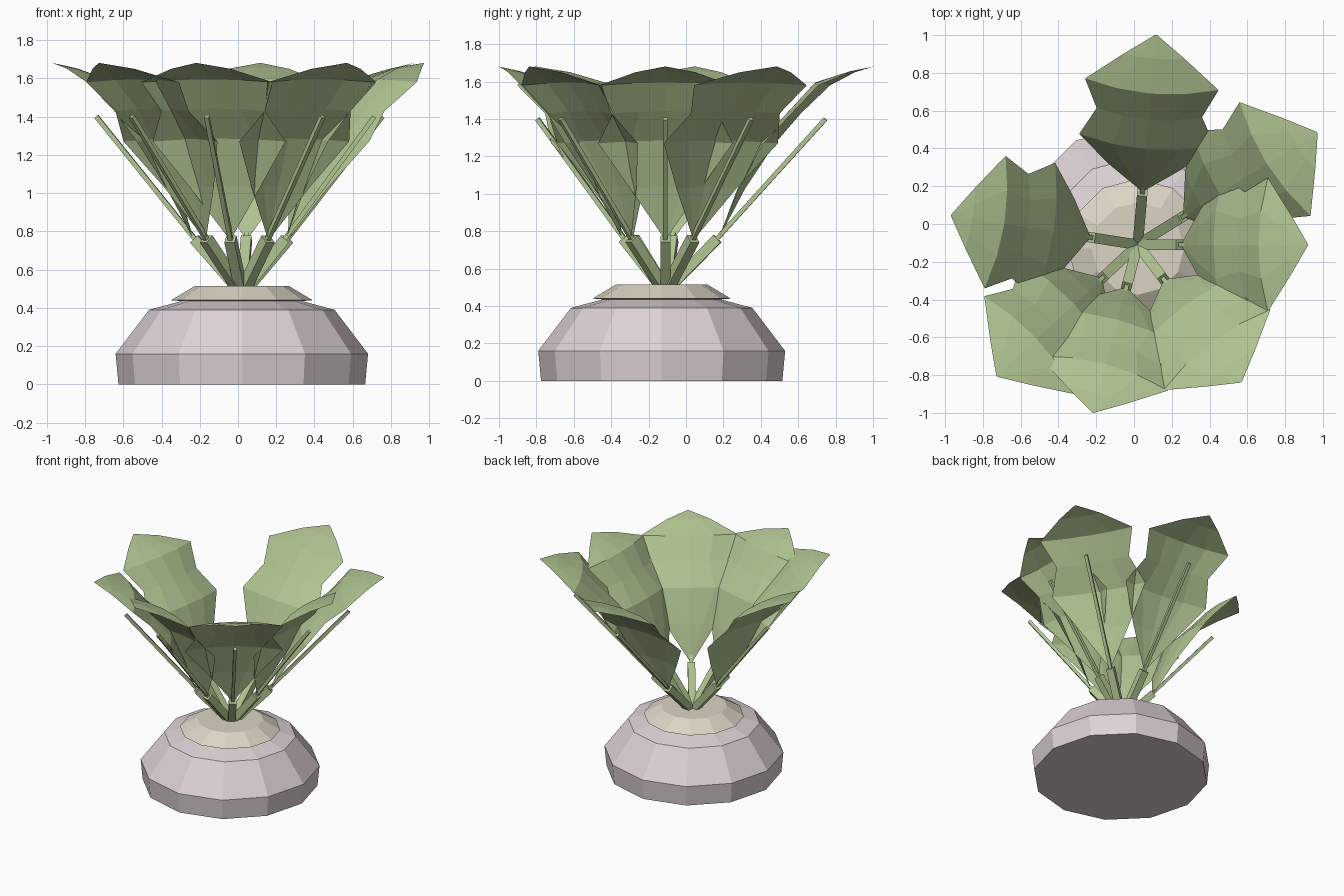
import bpy, bmesh, math
from mathutils import Vector, Matrix

if "Cube" in bpy.data.objects:
    bpy.data.objects.remove(bpy.data.objects["Cube"])


def material(name, rgb):
    m = bpy.data.materials.new(name)
    m.use_nodes = True
    color = (*rgb, 1)
    m.diffuse_color = color
    m.node_tree.nodes["Principled BSDF"].inputs["Base Color"].default_value = color
    return m


GREEN = material("leaf green", (0.44, 0.56, 0.29))
PINK = material("pale pink skin", (0.73, 0.645, 0.675))
CREAM = material("cream crown", (0.72, 0.66, 0.55))


def finish(bm, name, mat):
    mesh = bpy.data.meshes.new(name)
    bm.to_mesh(mesh)
    bm.free()
    mesh.materials.append(mat)
    ob = bpy.data.objects.new(name, mesh)
    bpy.context.collection.objects.link(ob)
    return ob


def lathe(name, profile, center, mat, sides=12):
    """Closed faceted solid of revolution from (radius, height) pairs."""
    bm = bmesh.new()
    rings = []
    for r, z in profile:
        turn = [2 * math.pi * i / sides for i in range(sides)]
        rings.append([bm.verts.new((center[0] + r * math.cos(a), center[1] + r * math.sin(a), z))
                      for a in turn])
    for low, high in zip(rings, rings[1:]):
        for i in range(sides):
            j = (i + 1) % sides
            bm.faces.new((low[i], low[j], high[j], high[i]))
    bm.faces.new(rings[0][::-1])
    bm.faces.new(rings[-1])
    return finish(bm, name, mat)


def rod(name, start, end, width, mat):
    """Square bar between two points."""
    axis = end - start
    bm = bmesh.new()
    bmesh.ops.create_cube(bm, size=1)
    bmesh.ops.scale(bm, vec=(width, width, axis.length), verts=bm.verts)
    side = Vector((0, 0, 1)).cross(axis).normalized()
    up = axis.normalized()
    rot = Matrix((side, up.cross(side), up)).transposed().to_4x4()
    bmesh.ops.transform(bm, matrix=Matrix.Translation((start + end) / 2) @ rot, verts=bm.verts)
    return finish(bm, name, mat)


# Bulb and its lighter crown
BULB = (0.02, -0.13)
lathe("bulb", [(0.645, 0), (0.66, 0.16), (0.485, 0.39), (0.28, 0.445)], BULB, PINK)
lathe("crown", [(0.25, 0.43), (0.37, 0.44), (0.245, 0.515)], BULB, CREAM)

# Leaf outline rows: share of reach, height, half width, inward fold of the spine
ROWS = [(0.26, 0.77, 0.012, 0), (0.37, 1.03, 0.19, 0.02), (0.5, 1.27, 0.36, 0.05),
        (0.63, 1.43, 0.28, 0.04), (0.765, 1.58, 0.355, 0.05), (0.9, 1.65, 0.16, 0.015),
        (1.0, 1.68, 0.005, 0)]
COLUMNS = (-1, -0.5, 0, 0.5, 1)
ORIGIN = Vector((0.02, -0.11, 0))


def leaf(name, out, reach):
    side = Vector((-out.y, out.x, 0))
    bm = bmesh.new()
    grid = []
    for share, z, half, fold in ROWS:
        row = []
        for c in COLUMNS:
            bend = fold * (1 - c * c)
            p = ORIGIN + out * (share * reach - bend) + side * (half * c)
            p.z = z + bend * 0.3
            row.append(bm.verts.new(p))
        grid.append(row)
    for a, b in zip(grid, grid[1:]):
        for i in range(len(COLUMNS) - 1):
            bm.faces.new((a[i], b[i], b[i + 1], a[i + 1]))
    return finish(bm, name, GREEN)


# Leaves, each with a thick stalk and a thin rib: name, direction, reach
LEAVES = [("back", 85, 1.115), ("back_left", 32, 1.12), ("left", 0, 0.9),
          ("front_left", 307, 0.91), ("front", 255, 0.92),
          ("front_right", 223, 1.02), ("right", 171, 1.0)]
for place, angle, reach in LEAVES:
    out = Vector((math.cos(math.radians(angle)), math.sin(math.radians(angle)), 0))

    def spot(share, z):
        return ORIGIN + out * (share * reach) + Vector((0, 0, z))

    rod(place + "_stalk", spot(0.02, 0.5), spot(0.25, 0.76), 0.055, GREEN)
    rod(place + "_rib", spot(0.24, 0.75), spot(0.77, 1.4), 0.024, GREEN)
    leaf(place + "_leaf", out, reach)
